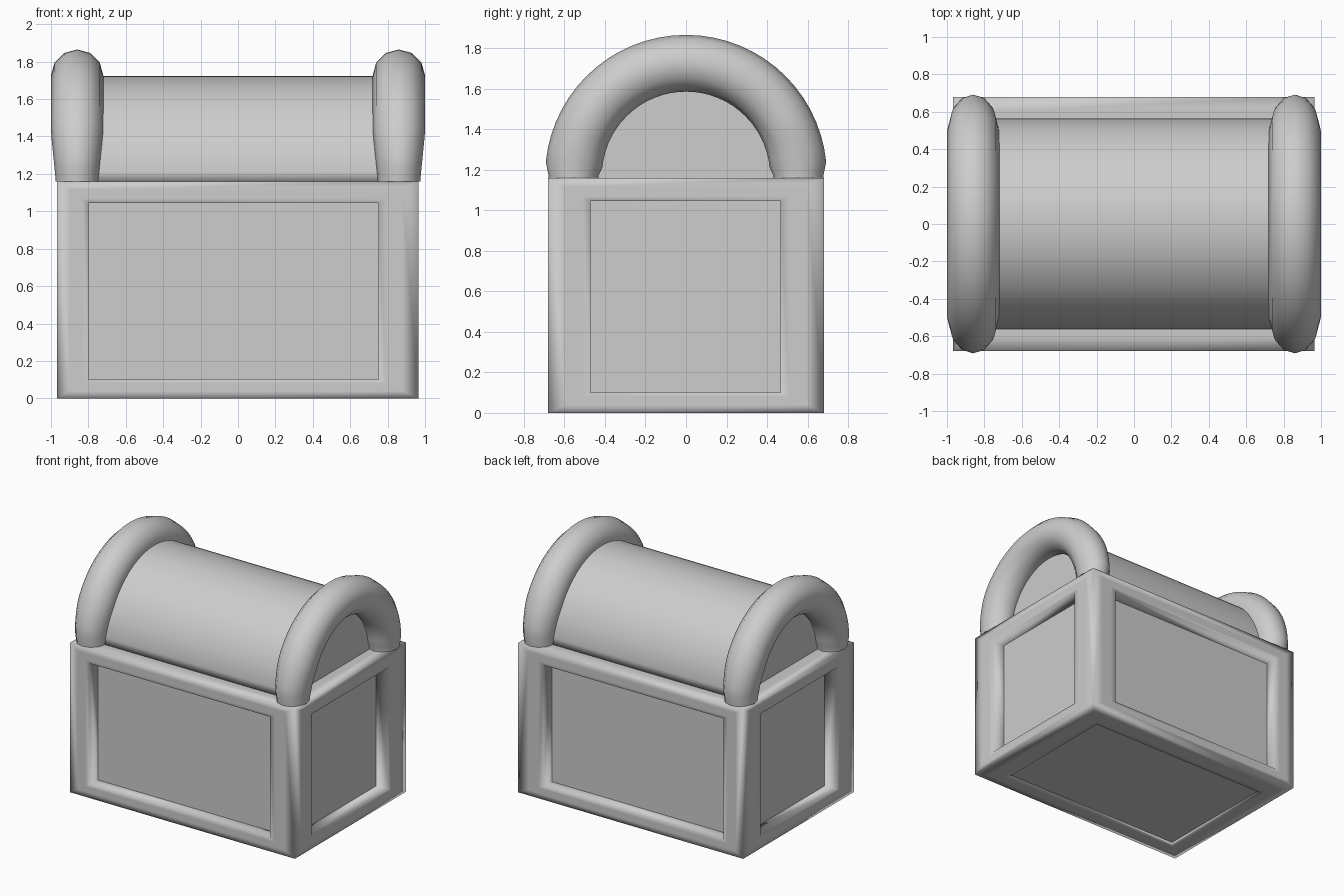
import bpy, bmesh, math

if "Cube" in bpy.data.objects:
    bpy.data.objects.remove(bpy.data.objects["Cube"])

grey = bpy.data.materials.new("plain grey")
grey.diffuse_color = (0.61, 0.61, 0.61, 1)
grey.use_nodes = True
grey.node_tree.nodes["Principled BSDF"].inputs["Base Color"].default_value = grey.diffuse_color


def finish(bm, name):
    bmesh.ops.remove_doubles(bm, verts=bm.verts, dist=0.0005)
    bmesh.ops.recalc_face_normals(bm, faces=bm.faces)
    me = bpy.data.meshes.new(name)
    bm.to_mesh(me)
    bm.free()
    me.materials.append(grey)
    ob = bpy.data.objects.new(name, me)
    bpy.context.collection.objects.link(ob)
    return ob


# Chest body: box with a smooth frame and a recessed flat panel on each face
LO, HI = (-0.967, -0.68, 0.0), (0.965, 0.68, 1.16)      # outer box
P_LO, P_HI = (-0.80, -0.47, 0.10), (0.75, 0.467, 1.045)  # panel limits
B_LO = (-0.82, -0.54, 0.0)                               # underside panel limit


def rect(bm, axis, level, lo, hi):
    u, v = [a for a in range(3) if a != axis]
    out = []
    for cu, cv in ((lo, lo), (hi, lo), (hi, hi), (lo, hi)):
        p = [0, 0, 0]
        p[axis], p[u], p[v] = level, cu[u], cv[v]
        out.append(bm.verts.new(p))
    return out


def mix(a, b, t):
    return [p + (q - p) * t for p, q in zip(a, b)]


bm = bmesh.new()
for axis in range(3):
    for sign, level in ((-1, LO[axis]), (1, HI[axis])):
        underside = axis == 2 and sign == -1
        top = axis == 2 and sign == 1
        lo = B_LO if underside else P_LO
        depth = 0.02 if underside else 0.105
        rings = [rect(bm, axis, level, LO, HI),
                 rect(bm, axis, level, mix(LO, lo, 0.4), mix(HI, P_HI, 0.4)),
                 rect(bm, axis, level, mix(LO, lo, 0.8), mix(HI, P_HI, 0.8)),
                 rect(bm, axis, level, lo, P_HI)]
        if not top:   # the top carries the lid
            rings.append(rect(bm, axis, level - sign * depth, lo, P_HI))
        for a, b in zip(rings, rings[1:]):
            for i in range(4):
                j = (i + 1) % 4
                bm.faces.new((a[i], a[j], b[j], b[i])).smooth = True
        panel = bm.faces.new(rings[-1])
        for e in panel.edges:
            e.smooth = False
finish(bm, "chest_body")

# Lid: half barrel lying along x
bm = bmesh.new()
N, R, END = 32, 0.565, 0.82
ends = []
for x in (-END, END):
    ends.append([bm.verts.new((x, R * math.cos(math.pi * i / N),
                               1.157 + R * math.sin(math.pi * i / N)))
                 for i in range(N + 1)])
a, b = ends
for i in range(N + 1):
    j = (i + 1) % (N + 1)
    bm.faces.new((a[i], a[j], b[j], b[i])).smooth = True
for cap in ends:
    face = bm.faces.new(cap)
    face.smooth = True
    for e in face.edges:
        e.smooth = False
finish(bm, "barrel_lid")


# Arches: round tubes over each end, slightly thinner at their feet
def arch(name, x):
    bm = bmesh.new()
    segs, sides, major, cz = 32, 12, 0.555, 1.17
    rings = []
    for i in range(-1, segs + 2):
        t = math.pi * min(max(i, 0), segs) / segs
        drop = 0.012 if i in (-1, segs + 1) else 0
        s = math.sin(t)
        rx = 0.115 + 0.025 * min(1, s / 0.45)     # width along x
        rr = 0.123 + 0.017 * min(1, s / 0.095)    # radial thickness
        ring = []
        for k in range(sides):
            p = 2 * math.pi * k / sides
            d = major + rr * math.cos(p)
            ring.append(bm.verts.new((x + rx * math.sin(p), d * math.cos(t),
                                      cz + d * math.sin(t) - drop)))
        rings.append(ring)
    for a, b in zip(rings, rings[1:]):
        for k in range(sides):
            m = (k + 1) % sides
            bm.faces.new((a[k], a[m], b[m], b[k])).smooth = True
    bm.faces.new(rings[0])
    bm.faces.new(rings[-1])
    finish(bm, name)


arch("left_arch", -0.86)
arch("right_arch", 0.86)
